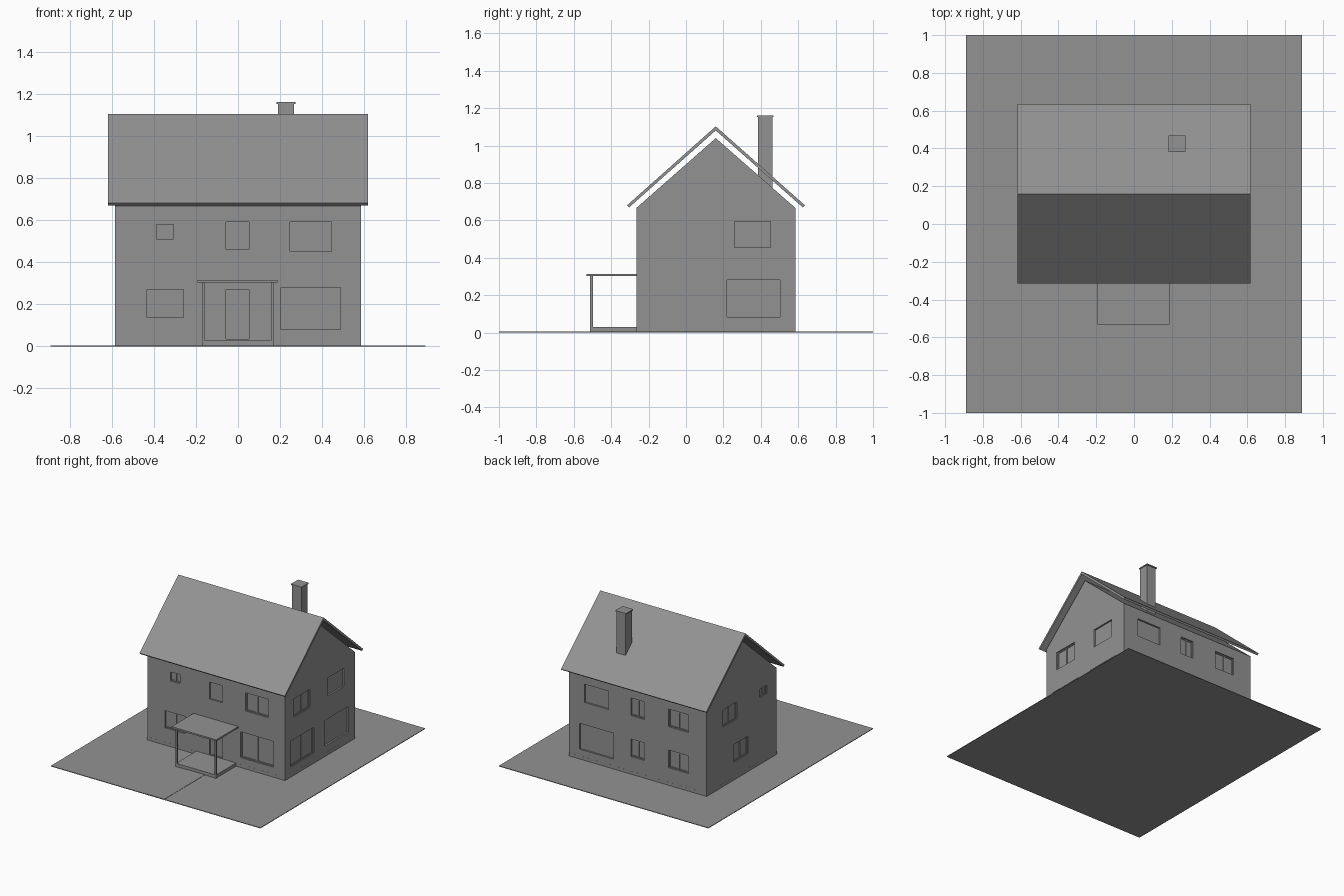
import bpy, bmesh

if "Cube" in bpy.data.objects:
    bpy.data.objects.remove(bpy.data.objects["Cube"])

X, YF, YB, YR = 0.585, -0.265, 0.585, 0.159   # wall half width, front, back, ridge line

# One dark grey for the whole model
GREY = bpy.data.materials.new("dark_grey")
GREY.diffuse_color = (0.29, 0.29, 0.29, 1)
GREY.use_nodes = True
GREY.node_tree.nodes["Principled BSDF"].inputs["Base Color"].default_value = GREY.diffuse_color


def add_boxes(name, boxes):
    """One object made of boxes given as (x0, x1, y0, y1, z0, z1)."""
    bm = bmesh.new()
    for b in boxes:
        verts = bmesh.ops.create_cube(bm, size=1)["verts"]
        for v in verts:
            for i in range(3):
                v.co[i] = b[2 * i] if v.co[i] < 0 else b[2 * i + 1]
    return finish(name, bm)


def add_prism(name, profile, x0, x1):
    """Extrude a closed (y, z) profile along x."""
    bm = bmesh.new()
    face = bm.faces.new([bm.verts.new((x0, y, z)) for y, z in profile])
    ext = bmesh.ops.extrude_face_region(bm, geom=[face])["geom"]
    bm.faces.new([bm.verts.new((x0, y, z)) for y, z in profile]) if not face.is_valid else None
    moved = [g for g in ext if isinstance(g, bmesh.types.BMVert)]
    bmesh.ops.translate(bm, verts=moved, vec=(x1 - x0, 0, 0))
    bmesh.ops.remove_doubles(bm, verts=bm.verts[:], dist=1e-5)
    return finish(name, bm)


def finish(name, bm):
    bmesh.ops.recalc_face_normals(bm, faces=bm.faces[:])
    me = bpy.data.meshes.new(name)
    bm.to_mesh(me)
    bm.free()
    me.materials.append(GREY)
    ob = bpy.data.objects.new(name, me)
    bpy.context.collection.objects.link(ob)
    return ob


def wall_box(wall, u0, u1, z0, z1, d0, d1):
    """Box on a wall: u runs along the wall, d is depth into the house."""
    if wall in ("front", "back"):
        y = sorted((YF + d0, YF + d1) if wall == "front" else (YB - d0, YB - d1))
        return (u0, u1, *y, z0, z1)
    x = sorted((X - d0, X - d1) if wall == "right" else (-X + d0, -X + d1))
    return (*x, u0, u1, z0, z1)


# Ground plate and path
add_boxes("ground_plate", [(-0.89, 0.89, -1, 1, 0, 0.005)])
add_boxes("path", [(-0.075, 0.075, -1, -0.51, 0.002, 0.007)])

# House body with gable ends
body = add_prism("house_body", [(YF, 0), (YB, 0), (YB, 0.667), (YR, 1.04), (YF, 0.667)], -X, X)
P = 0.0004
add_boxes("plinth", [(-X - P, X + P, YF - P, YB + P, 0, 0.03)])

# Openings: wall, u0, u1, z0, z1, number of panes
openings = [
    ("front", -0.386, -0.307, 0.51, 0.579, 2),
    ("front", -0.056, 0.053, 0.46, 0.59, 1),
    ("front", 0.248, 0.443, 0.45, 0.59, 2),
    ("front", -0.433, -0.26, 0.138, 0.27, 2),
    ("front", 0.205, 0.488, 0.081, 0.279, 2),
    ("front", -0.056, 0.053, 0.035, 0.27, 1),
    ("right", -0.154, 0.04, 0.45, 0.59, 2),
    ("right", 0.258, 0.452, 0.455, 0.595, 1),
    ("right", -0.2, 0.085, 0.083, 0.281, 2),
    ("right", 0.22, 0.503, 0.085, 0.281, 1),
    ("back", 0.25, 0.452, 0.45, 0.59, 1),
    ("back", -0.056, 0.056, 0.455, 0.59, 2),
    ("back", -0.43, -0.262, 0.455, 0.59, 2),
    ("back", 0.207, 0.495, 0.08, 0.279, 1),
    ("back", -0.056, 0.056, 0.14, 0.275, 2),
    ("back", -0.43, -0.262, 0.14, 0.275, 2),
    ("left", 0.216, 0.388, 0.46, 0.593, 2),
    ("left", -0.145, -0.065, 0.515, 0.582, 2),
    ("left", 0.081, 0.253, 0.14, 0.277, 2),
]
DEPTH = 0.013
cutter = add_boxes("opening_cutter", [wall_box(*o[:5], -0.02, DEPTH) for o in openings])
cutter.hide_render = True
mod = body.modifiers.new("openings", "BOOLEAN")
mod.operation, mod.solver, mod.object = "DIFFERENCE", "EXACT", cutter
bpy.context.view_layer.objects.active = body
bpy.ops.object.modifier_apply(modifier=mod.name)
bpy.data.objects.remove(cutter)

# Window frames with a centre mullion, set back in the recesses
frames = []
W, D0 = 0.008, 0.008
for wall, u0, u1, z0, z1, panes in openings:
    if panes == 1:
        continue
    um = (u0 + u1) / 2
    for a, b in ((u0, u0 + W), (um - W / 2, um + W / 2), (u1 - W, u1)):
        frames.append(wall_box(wall, a, b, z0, z1, D0, DEPTH + 0.002))
    for a, b in ((z0, z0 + W), (z1 - W, z1)):
        frames.append(wall_box(wall, u0, u1, a, b, D0, DEPTH + 0.002))
add_boxes("window_frames", frames)

# Door leaf
add_boxes("front_door", [wall_box("front", -0.056, 0.053, 0.035, 0.27, 0.01, 0.016)])

# Roof: folded slab floating just above the gables
add_prism("roof", [(-0.315, 0.681), (YR, 1.103), (0.636, 0.681),
                   (0.624, 0.67), (YR, 1.081), (-0.304, 0.67)], -0.617, 0.617)

# Chimney and cap
add_boxes("chimney", [(0.19, 0.267, 0.386, 0.463, 0.72, 1.154)])
add_boxes("chimney_cap", [(0.182, 0.272, 0.38, 0.469, 1.152, 1.16)])

# Porch
add_boxes("porch_deck", [(-0.17, 0.17, -0.51, YF, 0, 0.03)])
add_boxes("porch_roof", [(-0.192, 0.188, -0.533, YF, 0.302, 0.314)])
add_boxes("porch_posts", [(s * 0.165 - 0.006, s * 0.165 + 0.006, -0.512, -0.498, 0.0, 0.303)
                          for s in (-1, 1)])
